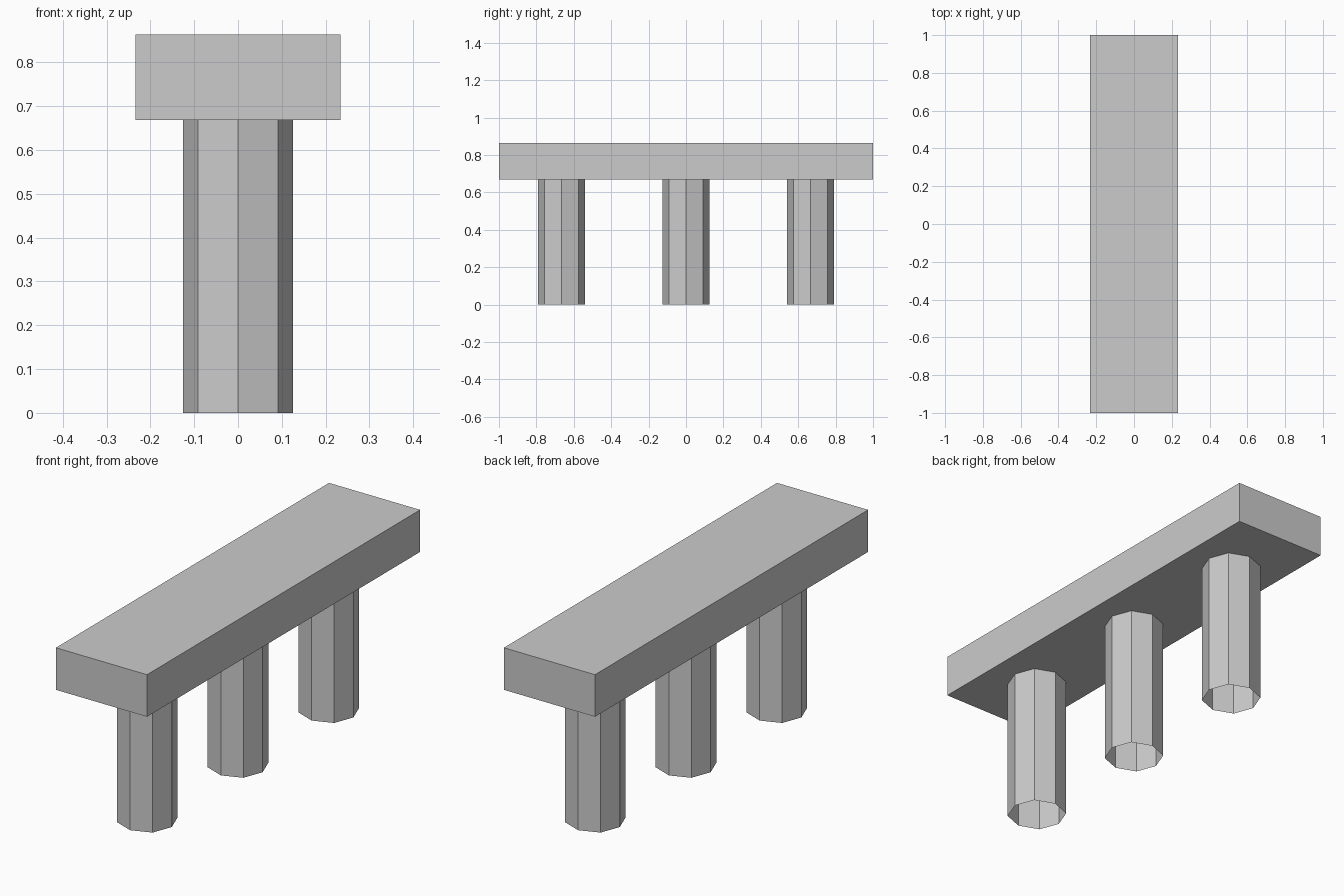
import bpy
import bmesh
from mathutils import Matrix, Vector

if "Cube" in bpy.data.objects:
    bpy.data.objects.remove(bpy.data.objects["Cube"], do_unlink=True)

SLAB_BOTTOM, SLAB_TOP = 0.668, 0.863
RADIUS = 0.126

stone = bpy.data.materials.new("grey_stone")
stone.use_nodes = True
grey = (0.6, 0.6, 0.6, 1)
stone.diffuse_color = grey
stone.node_tree.nodes["Principled BSDF"].inputs["Base Color"].default_value = grey


def add_object(name, bm, location):
    mesh = bpy.data.meshes.new(name)
    bm.to_mesh(mesh)
    bm.free()
    mesh.materials.append(stone)
    obj = bpy.data.objects.new(name, mesh)
    obj.location = location
    bpy.context.collection.objects.link(obj)


# Long top slab
bm = bmesh.new()
bmesh.ops.create_cube(bm, size=1)
bmesh.ops.scale(bm, vec=Vector((0.467, 2, SLAB_TOP - SLAB_BOTTOM)), verts=bm.verts)
add_object("top_slab", bm, (0, 0, (SLAB_TOP + SLAB_BOTTOM) / 2))

# Three hollow eight-sided columns, open at the foot
for name, y in (("front", -0.665), ("middle", 0), ("back", 0.665)):
    bm = bmesh.new()
    bmesh.ops.create_cone(bm, cap_ends=False, segments=8, radius1=RADIUS, radius2=RADIUS,
                          depth=SLAB_BOTTOM,
                          matrix=Matrix.Translation((0, 0, SLAB_BOTTOM / 2)))
    # Diagonal corners stand out slightly further
    for v in bm.verts:
        if min(abs(v.co.x), abs(v.co.y)) > 0.01:
            v.co.xy *= 1.025
    add_object(name + "_column", bm, (0, y, 0))
